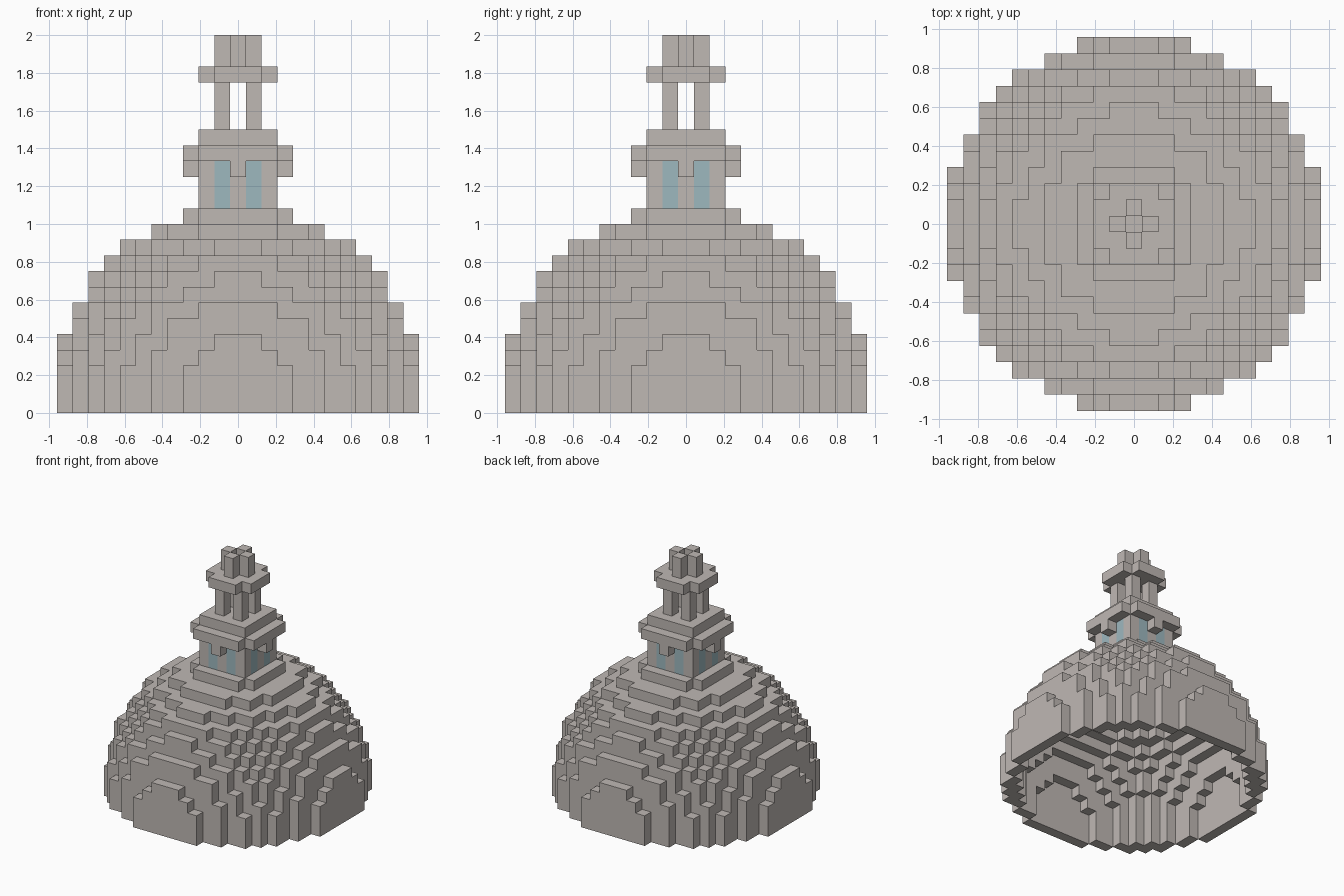
import bpy
import bmesh
from mathutils import Vector

U = 1 / 12  # edge of one block

cube = bpy.data.objects.get("Cube")
if cube:
    bpy.data.objects.remove(cube, do_unlink=True)


def make_material(name, color):
    mat = bpy.data.materials.new(name)
    mat.use_nodes = True
    mat.diffuse_color = (*color, 1)
    mat.node_tree.nodes["Principled BSDF"].inputs["Base Color"].default_value = (*color, 1)
    return mat


stone = make_material("warm grey stone", (0.52, 0.48, 0.455))
glass = make_material("pale blue glass", (0.34, 0.48, 0.52))

DIRECTIONS = [Vector(d) for d in
              ((1, 0, 0), (-1, 0, 0), (0, 1, 0), (0, -1, 0), (0, 0, 1), (0, 0, -1))]


def build(name, blocks, is_glass=lambda b: False):
    """Skin a set of grid blocks, keeping only the exposed faces."""
    bm = bmesh.new()
    for b in blocks:
        centre = Vector((b[0], b[1], b[2] + 0.5))
        for n in DIRECTIONS:
            if (b[0] + int(n.x), b[1] + int(n.y), b[2] + int(n.z)) in blocks:
                continue
            s = Vector((n.y, n.z, n.x)) / 2
            t = n.cross(s)
            mid = centre + n / 2
            corners = (mid - s - t, mid + s - t, mid + s + t, mid - s + t)
            face = bm.faces.new([bm.verts.new(c * U) for c in corners])
            face.material_index = int(is_glass(b))
    bmesh.ops.remove_doubles(bm, verts=bm.verts[:], dist=U / 100)
    # Merge flat neighbours into clean large faces
    bmesh.ops.dissolve_limit(bm, angle_limit=0.01, verts=bm.verts[:],
                             edges=bm.edges[:], delimit={'MATERIAL'})
    mesh = bpy.data.meshes.new(name)
    bm.to_mesh(mesh)
    bm.free()
    mesh.materials.append(stone)
    mesh.materials.append(glass)
    obj = bpy.data.objects.new(name, mesh)
    bpy.context.collection.objects.link(obj)
    return obj


def slab(half, layers, keep=lambda x, y: True):
    """Square layers of blocks, filtered by a plan rule."""
    span = range(-half, half + 1)
    return {(x, y, z) for x in span for y in span for z in layers if keep(x, y)}


def no_corners(half):
    return lambda x, y: abs(x) + abs(y) < 2 * half


# Hollow dome: one-block spherical shell centred in the second layer
dome = {b for b in slab(11, range(12))
        if 10.5 < Vector((b[0], b[1], b[2] - 1)).length <= 11.5}
build("dome_shell", dome)

# Lantern base, open in the middle
build("lantern_base", slab(3, [12], lambda x, y: abs(x) + abs(y) < 6
                           and max(abs(x), abs(y)) > 1))

# Lantern walls with two windows on each side
walls = slab(2, range(13, 16), lambda x, y: max(abs(x), abs(y)) == 2)
build("lantern_walls", walls, lambda b: 1 in (abs(b[0]), abs(b[1])))

# Eaves with a bracket under the middle of each side, and the roof block
brackets = slab(3, [15], lambda x, y: abs(x) + abs(y) == 3 and x * y == 0)
build("lantern_eaves", slab(3, [16], no_corners(3)) | brackets)
build("lantern_roof", slab(2, [17]))

# Four open columns carrying a cap
build("cupola_columns", slab(1, range(18, 21), lambda x, y: x * y != 0))
build("cupola_cap", slab(2, [21], no_corners(2)))

# Four upright finial posts around an empty centre
build("finial_posts", slab(1, [22, 23], lambda x, y: abs(x) + abs(y) == 1))
